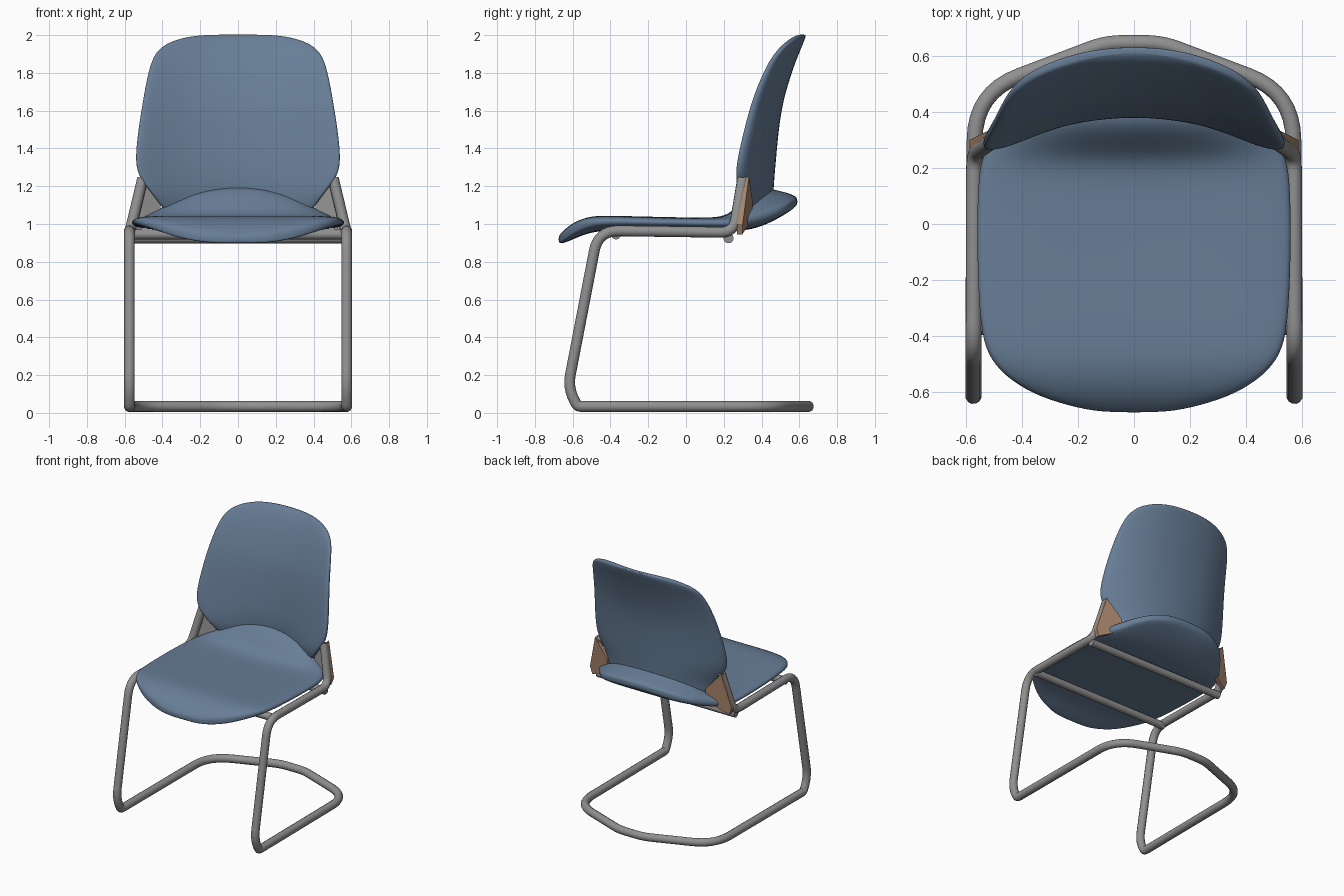
import bpy, bmesh, math
from mathutils import Vector

if "Cube" in bpy.data.objects:
    bpy.data.objects.remove(bpy.data.objects["Cube"])


def material(name, rgb):
    m = bpy.data.materials.new(name)
    m.diffuse_color = (*rgb, 1)
    m.use_nodes = True
    m.node_tree.nodes["Principled BSDF"].inputs["Base Color"].default_value = m.diffuse_color
    return m


BLUE = material("blue upholstery", (0.135, 0.205, 0.305))
GREY = material("grey metal", (0.28, 0.28, 0.28))
TAN = material("tan bracket", (0.40, 0.24, 0.15))


def mesh_object(name, verts, faces, mats):
    me = bpy.data.meshes.new(name)
    me.from_pydata(verts, [], faces)
    bm = bmesh.new()
    bm.from_mesh(me)
    bmesh.ops.recalc_face_normals(bm, faces=bm.faces)
    bm.to_mesh(me)
    bm.free()
    ob = bpy.data.objects.new(name, me)
    bpy.context.collection.objects.link(ob)
    for m in mats:
        me.materials.append(m)
    return ob


def loft(name, sections, place, n=28):
    """Skin rounded, flattened sections; place(row, u, s) gives the 3D point."""
    verts, faces = [], []
    for row in sections:
        for i in range(n):
            a = 2 * math.pi * i / n
            c, s = math.cos(a), math.sin(a)
            u = math.copysign(abs(c) ** 0.6, c)
            v = math.copysign(abs(s) ** 0.55, s)
            verts.append(place(row, u, v))
    for r in range(len(sections) - 1):
        for i in range(n):
            j = (i + 1) % n
            faces.append((r * n + i, r * n + j, (r + 1) * n + j, (r + 1) * n + i))
    faces.append(tuple(range(n)))
    faces.append(tuple(range((len(sections) - 1) * n, len(sections) * n)))
    ob = mesh_object(name, verts, faces, [BLUE])
    ob.modifiers.new("smooth", 'SUBSURF').levels = 2
    ob.modifiers["smooth"].render_levels = 2
    ob.data.polygons.foreach_set("use_smooth", [True] * len(faces))
    return ob


def fillet(points):
    """Round each inner corner of a path of (x, y, z, radius) points."""
    pts = [Vector(p[:3]) for p in points]
    out = [pts[0]]
    for k in range(1, len(pts) - 1):
        p, cut = pts[k], points[k][3]
        a = p + (pts[k - 1] - p).normalized() * cut
        b = p + (pts[k + 1] - p).normalized() * cut
        for i in range(9):
            t = i / 8
            out.append(a * (1 - t) ** 2 + p * 2 * t * (1 - t) + b * t * t)
    return out + [pts[-1]]


def tube(name, path, radius):
    cu = bpy.data.curves.new(name, 'CURVE')
    cu.dimensions = '3D'
    cu.bevel_depth = radius
    cu.bevel_resolution = 4
    cu.use_fill_caps = True
    sp = cu.splines.new('POLY')
    sp.points.add(len(path) - 1)
    for q, p in zip(sp.points, path):
        q.co = (*p, 1)
    ob = bpy.data.objects.new(name, cu)
    bpy.context.collection.objects.link(ob)
    cu.materials.append(GREY)
    bpy.ops.object.select_all(action='DESELECT')
    ob.select_set(True)
    bpy.context.view_layer.objects.active = ob
    bpy.ops.object.convert(target='MESH')
    bpy.ops.object.shade_smooth_by_angle(angle=math.radians(50))


# Seat with drooping front lip and a scooped tail behind the backrest
# rows: y, half width, edge height, centre height, half thickness, edge thinning
seat_rows = [
    (-0.675, 0.10, 0.918, 0.918, 0.015, 0), (-0.66, 0.20, 0.925, 0.925, 0.030, 0),
    (-0.62, 0.34, 0.955, 0.95, 0.042, 0), (-0.56, 0.445, 0.99, 0.98, 0.044, 0),
    (-0.49, 0.515, 1.01, 1.00, 0.042, 0), (-0.40, 0.55, 1.015, 1.005, 0.038, 0),
    (-0.20, 0.562, 1.01, 1.003, 0.035, 0), (0.0, 0.565, 1.007, 1.0, 0.034, 0),
    (0.17, 0.56, 1.004, 0.995, 0.036, 0), (0.24, 0.545, 1.005, 1.01, 0.05, 0.2),
    (0.30, 0.515, 1.01, 1.05, 0.085, 0.5), (0.37, 0.465, 1.025, 1.095, 0.118, 0.6),
    (0.45, 0.41, 1.05, 1.10, 0.092, 0.55), (0.53, 0.33, 1.08, 1.112, 0.058, 0.4),
    (0.575, 0.21, 1.11, 1.12, 0.032, 0), (0.59, 0.10, 1.12, 1.12, 0.014, 0)]
loft("seat", seat_rows, lambda r, u, v: (
    r[1] * u, r[0],
    r[2] + (r[3] - r[2]) * (1 - u * u) + r[4] * v * (1 - r[5] * u * u)))

# Backrest, curved around the sitter
# rows: z, half width, edge y, centre y, half thickness
back_rows = [
    (1.03, 0.34, 0.37, 0.43, 0.02), (1.08, 0.40, 0.33, 0.43, 0.032),
    (1.16, 0.455, 0.29, 0.43, 0.04), (1.25, 0.53, 0.275, 0.432, 0.045),
    (1.34, 0.548, 0.283, 0.44, 0.045), (1.50, 0.53, 0.32, 0.456, 0.042),
    (1.65, 0.506, 0.36, 0.48, 0.04), (1.78, 0.482, 0.41, 0.522, 0.037),
    (1.87, 0.458, 0.455, 0.556, 0.034), (1.93, 0.42, 0.50, 0.583, 0.031),
    (1.97, 0.35, 0.545, 0.602, 0.027), (1.995, 0.25, 0.582, 0.616, 0.02),
    (2.003, 0.14, 0.61, 0.622, 0.010)]
loft("backrest", back_rows, lambda r, u, v: (
    r[1] * u, r[2] + (r[3] - r[2]) * (1 - u * u) + r[4] * v, r[0]))

# Continuous cantilever tube: upright, side rail, leg, floor runner, rear bow
half = [
    (0.505, 0.30, 1.24, 0), (0.573, 0.252, 0.955, 0.07),
    (0.575, -0.465, 0.965, 0.11), (0.575, -0.625, 0.135, 0.07),
    (0.575, -0.575, 0.034, 0.02), (0.57, 0.47, 0.034, 0.17),
    (0.10, 0.648, 0.034, 0.06)]
mirrored = [(-x, y, z, r) for x, y, z, r in reversed(half)]
tube("cantilever_frame", fillet(half + mirrored), 0.029)

# Cross bars under the seat
for name, y, z in (("front_cross_bar", -0.37, 0.945), ("rear_cross_bar", 0.225, 0.925)):
    tube(name, [(-0.575, y, z), (0.575, y, z)], 0.027)

# Gusset plates beside the backrest: grey in front, tan behind
for side, tag in ((-1, "left"), (1, "right")):
    outline = [(0.525, 0.305, 1.25), (0.59, 0.272, 1.0), (0.57, 0.27, 0.945),
               (0.41, 0.32, 1.02), (0.41, 0.325, 1.12)]
    front = [(side * x, y, z) for x, y, z in outline]
    rear = [(side * x, y + 0.028, z) for x, y, z in outline]
    n = len(outline)
    faces = [tuple(range(n)), tuple(range(n, 2 * n))]
    faces += [(i, (i + 1) % n, n + (i + 1) % n, n + i) for i in range(n)]
    plate = mesh_object(tag + "_gusset", front + rear, faces, [GREY, TAN])
    for p in plate.data.polygons:
        p.material_index = 0 if p.normal.y < -0.5 else 1
